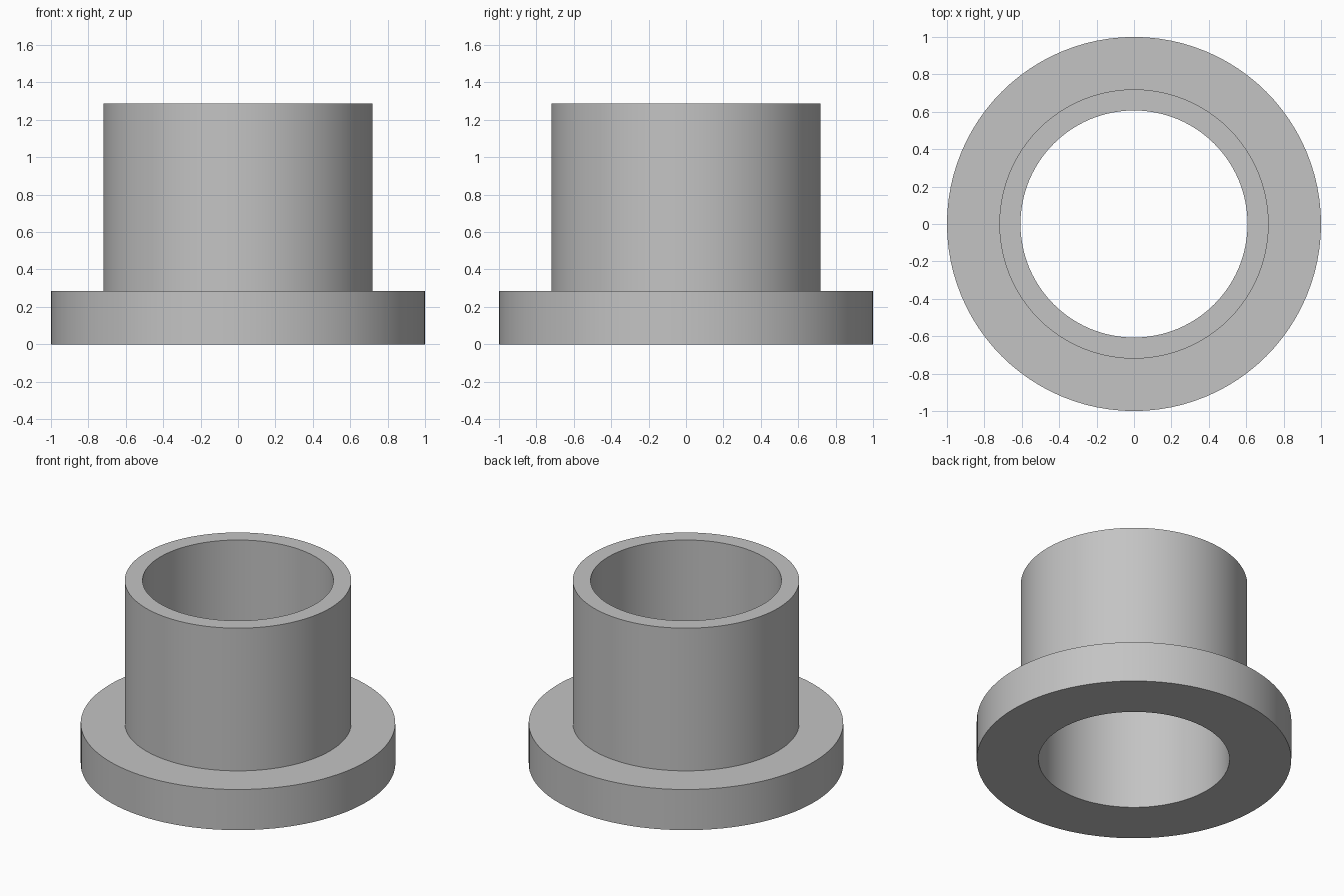
import bpy
import bmesh
import math

cube = bpy.data.objects.get("Cube")
if cube:
    bpy.data.objects.remove(cube, do_unlink=True)

FLANGE_R, SLEEVE_R, BORE_R = 1.0, 0.72, 0.607
FLANGE_TOP, SLEEVE_TOP = 0.285, 1.286
SEGMENTS = 96

# Plain grey
grey = bpy.data.materials.new("grey")
grey.use_nodes = True
colour = (0.55, 0.55, 0.55, 1.0)
grey.diffuse_color = colour
grey.node_tree.nodes["Principled BSDF"].inputs["Base Color"].default_value = colour

# Closed cross-section of the bushing, spun around the z axis
profile = [
    (BORE_R, 0), (FLANGE_R, 0), (FLANGE_R, FLANGE_TOP),
    (SLEEVE_R, FLANGE_TOP), (SLEEVE_R, SLEEVE_TOP), (BORE_R, SLEEVE_TOP),
]
bm = bmesh.new()
points = [bm.verts.new((r, 0, z)) for r, z in profile]
edges = [bm.edges.new((a, b)) for a, b in zip(points, points[1:] + points[:1])]
bmesh.ops.spin(bm, geom=points + edges, cent=(0, 0, 0), axis=(0, 0, 1),
               angle=math.tau, steps=SEGMENTS, use_merge=False)
bmesh.ops.remove_doubles(bm, verts=bm.verts, dist=0.0001)
bmesh.ops.recalc_face_normals(bm, faces=bm.faces)

mesh = bpy.data.meshes.new("flanged_bushing")
bm.to_mesh(mesh)
bm.free()
mesh.materials.append(grey)
bushing = bpy.data.objects.new("flanged_bushing", mesh)
bpy.context.collection.objects.link(bushing)

# Smooth walls with sharp rims
bpy.ops.object.select_all(action="DESELECT")
bushing.select_set(True)
bpy.context.view_layer.objects.active = bushing
bpy.ops.object.shade_smooth_by_angle(angle=math.radians(30))
